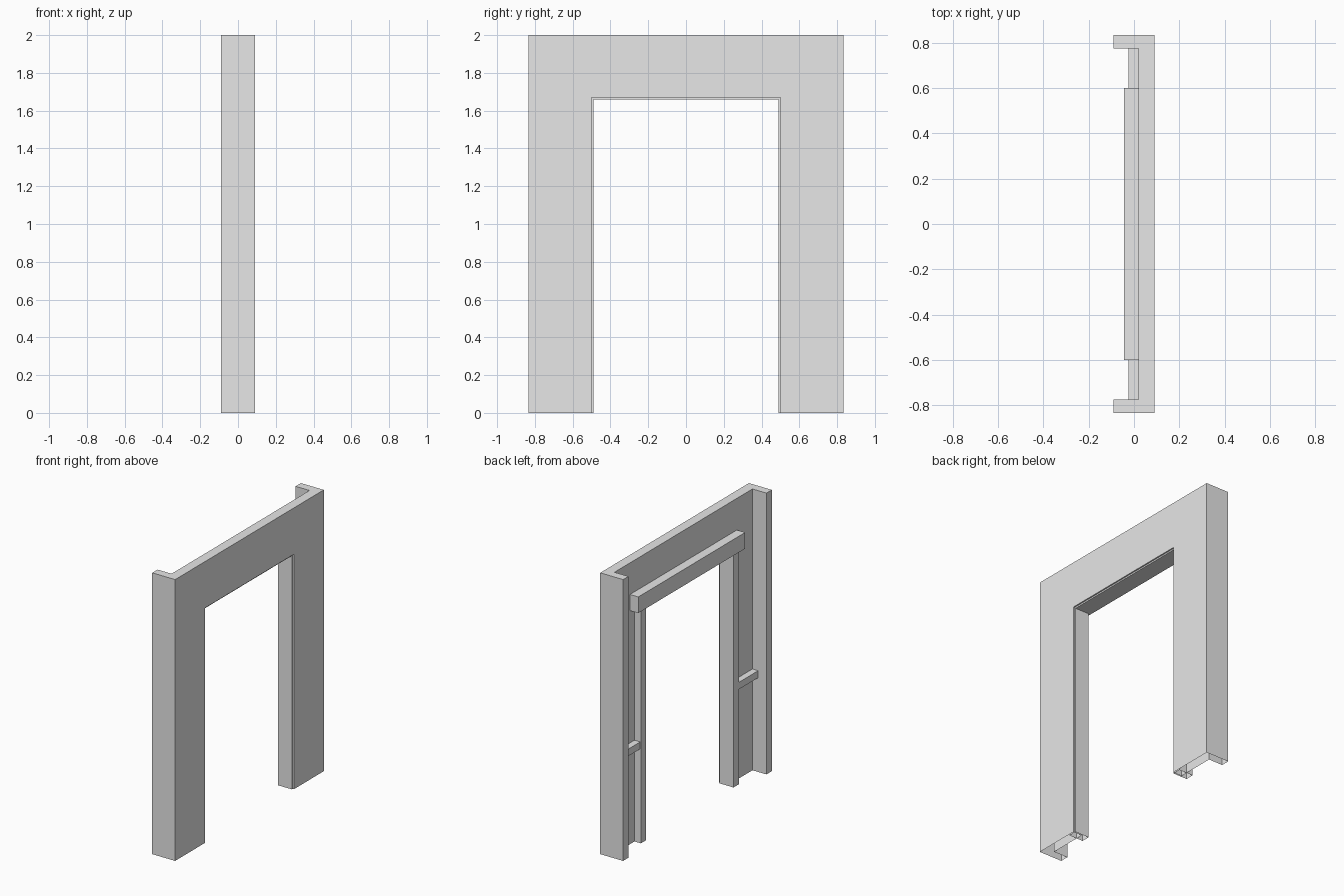
import bpy
import bmesh

if "Cube" in bpy.data.objects:
    bpy.data.objects.remove(bpy.data.objects["Cube"], do_unlink=True)

GREY = (0.8, 0.8, 0.8, 1)
grey = bpy.data.materials.new("plain grey")
grey.use_nodes = True
grey.diffuse_color = GREY
grey.node_tree.nodes["Principled BSDF"].inputs["Base Color"].default_value = GREY


def prism(name, footprint, z0, z1):
    """Extrude a floor outline upward into a closed solid."""
    bm = bmesh.new()
    base = bm.faces.new([bm.verts.new((x, y, z0)) for x, y in footprint])
    grown = bmesh.ops.extrude_face_region(bm, geom=[base], use_keep_orig=True)
    tops = [v for v in grown["geom"] if isinstance(v, bmesh.types.BMVert)]
    bmesh.ops.translate(bm, verts=tops, vec=(0, 0, z1 - z0))
    bmesh.ops.recalc_face_normals(bm, faces=bm.faces)
    mesh = bpy.data.meshes.new(name)
    bm.to_mesh(mesh)
    bm.free()
    mesh.materials.append(grey)
    obj = bpy.data.objects.new(name, mesh)
    bpy.context.collection.objects.link(obj)
    return obj


def box(name, x0, x1, y0, y1, z0, z1):
    return prism(name, [(x0, y0), (x1, y0), (x1, y1), (x0, y1)], z0, z1)


def open_bottom(obj):
    """Remove the faces resting on the floor, leaving a hollow shell."""
    bm = bmesh.new()
    bm.from_mesh(obj.data)
    floor = [f for f in bm.faces if all(abs(v.co.z) < 0.001 for v in f.verts)]
    bmesh.ops.delete(bm, geom=floor, context='FACES')
    bm.to_mesh(obj.data)
    bm.free()


# Wall panel with returned ends, cut by the doorway
FRONT, BACK, END = 0.09, 0.02, 0.835
RETURN = 0.775
wall = prism("wall_panel", [(FRONT, -END), (FRONT, END), (-FRONT, END), (-FRONT, RETURN),
                            (BACK, RETURN), (BACK, -RETURN), (-FRONT, -RETURN), (-FRONT, -END)], 0, 2)
cutter = box("doorway_cutter", -0.5, 0.5, -0.5, 0.5, -0.5, 1.67)
cutter.hide_render = True
cut = wall.modifiers.new("doorway", 'BOOLEAN')
cut.operation = 'DIFFERENCE'
cut.solver = 'EXACT'
cut.object = cutter
bpy.context.view_layer.objects.active = wall
bpy.ops.object.modifier_apply(modifier=cut.name)
bpy.data.objects.remove(cutter, do_unlink=True)
open_bottom(wall)

# Lintel beam over the doorway
box("lintel_beam", -0.045, 0.08, -0.6, 0.6, 1.66, 1.775)

# Door jambs and the short rails beside them
for side, s in (("left", 1), ("right", -1)):
    jamb = box(side + "_jamb", -0.03, 0.08, *sorted((s * 0.49, s * 0.55)), 0, 1.66)
    open_bottom(jamb)
    box(side + "_rail", -0.025, BACK, *sorted((s * 0.55, s * RETURN)), 0.67, 0.72)
